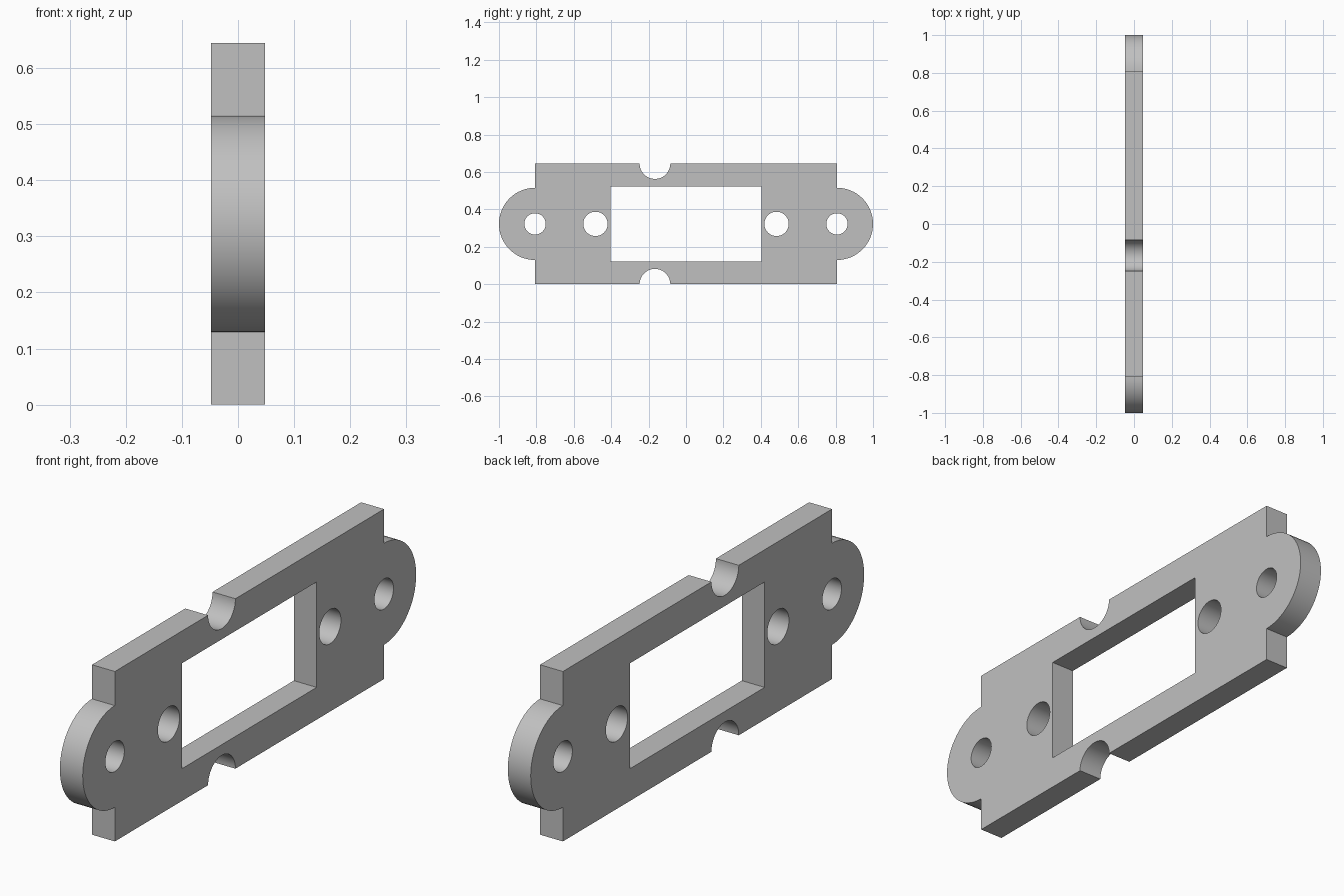
import bpy
import bmesh
from math import cos, sin, radians
from mathutils import Vector

cube = bpy.data.objects.get("Cube")
if cube:
    bpy.data.objects.remove(cube, do_unlink=True)

HEIGHT, THICK = 0.645, 0.096
MID = HEIGHT / 2
EDGE = 0.807          # half length of the rectangular body
EAR_R = 1 - EDGE
NOTCH_Y, NOTCH_R = -0.166, 0.082


def arc(y, z, r, start, end, steps=32):
    """Points along an arc in the y-z plane, angles in degrees."""
    angles = [radians(start + (end - start) * i / steps) for i in range(steps + 1)]
    return [(y + r * cos(a), z + r * sin(a)) for a in angles]


def circle(y, r):
    return arc(y, MID, r, 0, 360, 48)[:-1]


# Outer outline: body corners, edge notches and rounded ears
outline = (
    [(-EDGE, 0)] + arc(NOTCH_Y, 0, NOTCH_R, 180, 0)
    + [(EDGE, 0)] + arc(EDGE, MID, EAR_R, -90, 90)
    + [(EDGE, HEIGHT)] + arc(NOTCH_Y, HEIGHT, NOTCH_R, 0, -180)
    + [(-EDGE, HEIGHT)] + arc(-EDGE, MID, EAR_R, 90, 270)
)

# Openings: central window and two pairs of screw holes
WIN_Y, WIN_Z = 0.403, 0.2
window = [(sy * WIN_Y, MID + sz * WIN_Z)
          for sy, sz in ((-1, -1), (1, -1), (1, 1), (-1, 1))]
loops = [outline, window]
for side in (-1, 1):
    loops.append(circle(side * EDGE, 0.057))
    loops.append(circle(side * 0.484, 0.065))

# Fill the profile and extrude it through the plate thickness
bm = bmesh.new()
for loop in loops:
    verts = [bm.verts.new((-THICK / 2, y, z)) for y, z in loop]
    for i, v in enumerate(verts):
        bm.edges.new((verts[i - 1], v))
bmesh.ops.triangle_fill(bm, edges=bm.edges[:], use_beauty=True, normal=Vector((1, 0, 0)))
result = bmesh.ops.extrude_face_region(bm, geom=bm.faces[:])
moved = [g for g in result["geom"] if isinstance(g, bmesh.types.BMVert)]
bmesh.ops.translate(bm, verts=moved, vec=(THICK, 0, 0))
bmesh.ops.recalc_face_normals(bm, faces=bm.faces[:])

mesh = bpy.data.meshes.new("mounting_plate")
bm.to_mesh(mesh)
bm.free()
plate = bpy.data.objects.new("mounting_plate", mesh)
bpy.context.collection.objects.link(plate)

# Plain grey finish
grey = bpy.data.materials.new("plain_grey")
grey.use_nodes = True
color = (0.53, 0.53, 0.53, 1)
grey.diffuse_color = color
grey.node_tree.nodes["Principled BSDF"].inputs["Base Color"].default_value = color
mesh.materials.append(grey)

# Smooth curved walls, keep the rims sharp
bpy.ops.object.select_all(action="DESELECT")
plate.select_set(True)
bpy.context.view_layer.objects.active = plate
bpy.ops.object.shade_smooth_by_angle(angle=radians(30))
